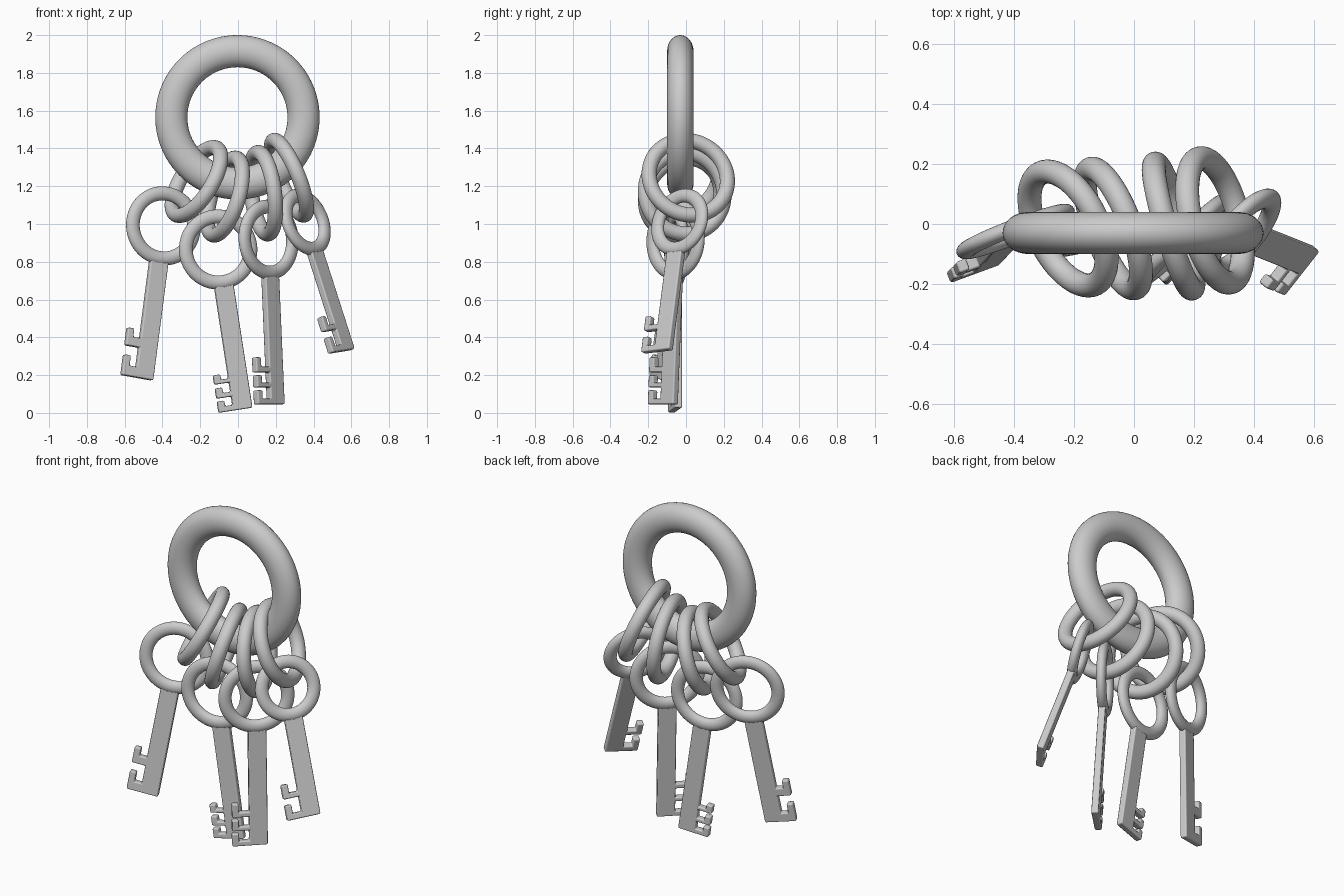
import bpy, bmesh, math
from mathutils import Vector, Matrix

if "Cube" in bpy.data.objects:
    bpy.data.objects.remove(bpy.data.objects["Cube"])


def frame(centre, x, y, z):
    m = Matrix((x, y, z)).transposed().to_4x4()
    m.translation = centre
    return m


def add_object(name, bm, matrix):
    bmesh.ops.recalc_face_normals(bm, faces=bm.faces)
    me = bpy.data.meshes.new(name)
    bm.to_mesh(me)
    bm.free()
    for p in me.polygons:
        p.use_smooth = True
    ob = bpy.data.objects.new(name, me)
    ob.matrix_world = matrix
    bpy.context.collection.objects.link(ob)
    return ob


def ring(name, matrix, major, minor, axial, nu=72, nv=24):
    """Ring in the local XZ plane, with an elliptical section."""
    bm = bmesh.new()
    loops = []
    for i in range(nu):
        a = 2 * math.pi * i / nu
        loop = []
        for j in range(nv):
            b = 2 * math.pi * j / nv
            rad = major + minor * math.cos(b)
            loop.append(bm.verts.new((rad * math.cos(a), axial * math.sin(b), rad * math.sin(a))))
        loops.append(loop)
    for i in range(nu):
        p, q = loops[i], loops[(i + 1) % nu]
        for j in range(nv):
            k = (j + 1) % nv
            bm.faces.new((p[j], q[j], q[k], p[k]))
    return add_object(name, bm, matrix)


def key(name, head, tip, yaw, outer, teeth, reach):
    head, tip = Vector(head), Vector(tip)
    up = (head - tip).normalized()
    u = Vector((math.cos(math.radians(yaw)), math.sin(math.radians(yaw)), 0))
    u = (u - up * u.dot(up)).normalized()
    m = frame(head, u, up.cross(u), up)
    minor = 0.037
    ring(name + "_bow", m, outer - minor, minor, 0.028, 64, 20)

    # Shank and hooked teeth as one outline
    base, w, half = -(head - tip).length, 0.051, 0.02
    pts = [(w, -outer + 0.03), (w, base)]
    for low, bar, top in teeth:
        pts += [(-w, base + low)] if low > 0 else []
        pts += [(-w - reach, base + low), (-w - reach, base + top),
                (-w - reach + 0.037, base + top), (-w - reach + 0.037, base + bar),
                (-w, base + bar)]
    pts.append((-w, -outer + 0.03))
    bm = bmesh.new()
    face = bm.faces.new([bm.verts.new((x, -half, z)) for x, z in pts])
    ext = bmesh.ops.extrude_face_region(bm, geom=[face], use_keep_orig=True)
    verts = [g for g in ext["geom"] if isinstance(g, bmesh.types.BMVert)]
    bmesh.ops.translate(bm, verts=verts, vec=(0, 2 * half, 0))
    ob = add_object(name + "_blade", bm, m)
    bev = ob.modifiers.new("Bevel", 'BEVEL')
    bev.width = 0.008
    bev.segments = 2
    bev.harden_normals = True


# Large main ring
ring("main_ring", Matrix.Translation((-0.003, -0.03, 1.565)), 0.35, 0.085, 0.07, 96, 32)

# Four linking rings: centre, axis, major radius
links = [
    ((-0.22, -0.015, 1.225), (0.785, 0.39, -0.49), 0.206),
    ((-0.07, -0.015, 1.145), (0.90, 0.34, -0.28), 0.212),
    ((0.132, -0.007, 1.163), (0.95, 0.28, 0.12), 0.217),
    ((0.27, 0.012, 1.245), (0.90, 0.23, 0.37), 0.213),
]
for i, (c, axis, major) in enumerate(links, 1):
    n = Vector(axis).normalized()
    x = n.orthogonal().normalized()
    ring(f"link_ring_{i}", frame(Vector(c), x, n, x.cross(n)), major, 0.04, 0.04)

# Keys: bow centre, blade tip, yaw, bow radius, teeth (bar bottom, bar top, hook top), reach
key("key_1", (-0.395, -0.025, 0.99), (-0.50, -0.135, 0.18), 21, 0.21,
    [(0, 0.055, 0.11), (0.16, 0.21, 0.255)], 0.078)
key("key_2", (-0.105, -0.05, 0.865), (0.025, -0.05, 0.02), 12, 0.212,
    [(0, 0.03, 0.06), (0.075, 0.1, 0.13), (0.15, 0.172, 0.2)], 0.08)
key("key_3", (0.162, -0.055, 0.917), (0.2, -0.09, 0.045), 44, 0.212,
    [(0, 0.03, 0.075), (0.09, 0.115, 0.155), (0.17, 0.2, 0.25)], 0.095)
key("key_4", (0.357, -0.033, 1.01), (0.575, -0.12, 0.33), 50, 0.185,
    [(0, 0.035, 0.085), (0.12, 0.15, 0.2)], 0.088)
